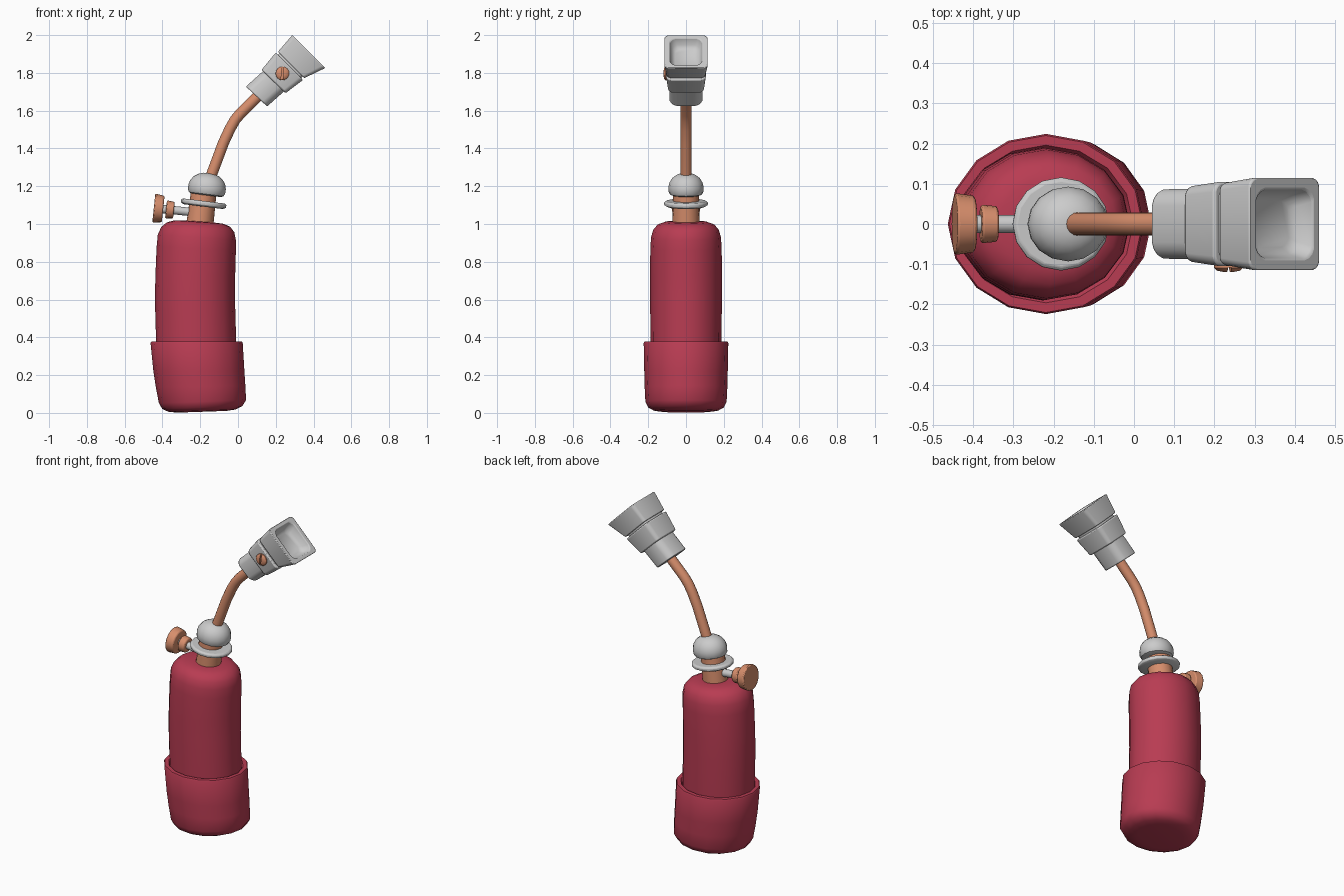
import bpy, bmesh
from math import sin, cos, radians, pi

if "Cube" in bpy.data.objects:
    bpy.data.objects.remove(bpy.data.objects["Cube"])


def material(name, rgb):
    m = bpy.data.materials.new(name)
    m.diffuse_color = (*rgb, 1)
    m.use_nodes = True
    m.node_tree.nodes["Principled BSDF"].inputs["Base Color"].default_value = m.diffuse_color
    return m


RED = material("red_paint", (0.48, 0.045, 0.085))
COPPER = material("copper", (0.68, 0.27, 0.15))


def outline(rnd, n):
    """Unit cross-section: 1 = circle, smaller = rounded square."""
    if rnd == 1:
        return [(cos(2 * pi * i / n), sin(2 * pi * i / n)) for i in range(n)]
    pts = []
    for i in range(n):
        a = 2 * pi * (i + 0.5) / n
        c, s = cos(a), sin(a)
        pts.append(((1 - rnd) * (1 if c > 0 else -1) + rnd * c,
                    (1 - rnd) * (1 if s > 0 else -1) + rnd * s))
    return pts


def loft(name, rows, mat=None, rnd=1, n=16, bevel=0):
    """Rows: x, z, half size across, half size in y, lean in degrees, [roundness]."""
    bm = bmesh.new()
    rings = []
    for x, z, rx, ry, lean, *r in rows:
        t = radians(lean)
        rings.append([bm.verts.new((x + a * rx * cos(t), b * ry, z - a * rx * sin(t)))
                      for a, b in outline(r[0] if r else rnd, n)])
    for lo, hi in zip(rings, rings[1:]):
        for i in range(n):
            j = (i + 1) % n
            bm.faces.new((lo[i], lo[j], hi[j], hi[i]))
    bm.faces.new(rings[0][::-1])
    bm.faces.new(rings[-1])
    bmesh.ops.recalc_face_normals(bm, faces=bm.faces)
    me = bpy.data.meshes.new(name)
    bm.to_mesh(me)
    bm.free()
    ob = bpy.data.objects.new(name, me)
    bpy.context.collection.objects.link(ob)
    if mat:
        me.materials.append(mat)
    bpy.ops.object.select_all(action='DESELECT')
    ob.select_set(True)
    bpy.context.view_layer.objects.active = ob
    bpy.ops.object.shade_smooth_by_angle(angle=radians(40))
    if bevel:
        b = ob.modifiers.new("edge", 'BEVEL')
        b.width, b.segments, b.angle_limit = bevel, 2, radians(42)
    return ob


def lathe(name, x, z, lean, profile, mat=None, squash=1, **kw):
    """Turned part along a leaning axis; profile is (height, radius)."""
    t = radians(lean)
    return loft(name, [(x + h * sin(t), z + h * cos(t), r, r * squash, lean)
                       for h, r in profile], mat, **kw)


# Bent tank and the thicker cup around its base
loft("tank", [(-.222, .33, .212, .187, 0), (-.222, .39, .212, .188, 0),
              (-.228, .60, .212, .190, 0), (-.226, .73, .211, .190, 1),
              (-.221, .87, .210, .189, 3), (-.218, .93, .207, .185, 4),
              (-.213, .97, .194, .173, 4), (-.209, .997, .168, .150, 4),
              (-.206, 1.010, .130, .115, 4), (-.204, 1.013, .08, .075, 4)], RED)
loft("base_cup", [(-.190, .006, .13, .125, -2), (-.190, .012, .178, .170, -2),
                  (-.189, .028, .212, .200, -2), (-.188, .060, .231, .215, -2),
                  (-.198, .14, .237, .219, -1), (-.207, .22, .241, .221, 0),
                  (-.219, .370, .244, .224, 0), (-.219, .377, .240, .220, 0),
                  (-.219, .377, .217, .196, 0), (-.220, .362, .209, .186, 0)], RED)

# Neck, washer and domed cap
lathe("neck", -.203, .99, 7, [(0, .072), (.2, .067)], COPPER)
lathe("washer", -.184, 1.092, 7, [(0, .105), (.008, .12), (.022, .121), (.03, .112)],
      squash=.96, bevel=.003)
lathe("dome_cap", -.169, 1.152, 7, [(0, .078), (.006, .092), (.02, .099), (.045, .100),
                                    (.07, .093), (.093, .077), (.108, .055), (.117, .028)],
      squash=.93)

# Curved delivery pipe
R = .029
loft("pipe", [(x, z, R, R, a) for x, z, a in
              [(-.155, 1.22, 19), (-.135, 1.275, 19), (-.077, 1.43, 22), (-.042, 1.505, 27),
               (-.015, 1.552, 34), (.015, 1.588, 42), (.115, 1.685, 47)]], COPPER)

# Stepped nozzle with hollow mouth
loft("nozzle_socket", [(.098, 1.675, .078, .087, 43), (.19, 1.757, .078, .089, 44)],
     rnd=.6, bevel=.006)
loft("nozzle_middle", [(.188, 1.754, .089, .094, 44), (.272, 1.835, .103, .106, 45)],
     rnd=.3, bevel=.007)
loft("nozzle_joint", [(.26, 1.823, .088, .09, 45), (.29, 1.85, .088, .09, 45)], rnd=.3)
loft("nozzle_mouth", [(.281, 1.842, .099, .102, 45), (.375, 1.913, .124, .116, 45),
                      (.375, 1.913, .101, .088, 45, .45), (.348, 1.886, .088, .076, 45, .5),
                      (.338, 1.876, .066, .058, 45, .5)], rnd=.22, bevel=.005)

# Slotted screw on the nozzle front
screw = lathe("screw", 0, 0, 0, [(0, .036), (.026, .036), (.033, .029), (.036, .014)], COPPER)
screw.location, screw.rotation_euler = (.235, -.083, 1.797), (pi / 2, 0, 0)
bpy.ops.mesh.primitive_cube_add(size=1, location=(.235, -.119, 1.797), rotation=(0, radians(5), 0))
slot = bpy.context.object
slot.name = "slot_cutter"
slot.scale = (.009, .022, .1)
slot.hide_render = True
slot.hide_set(True)
cut = screw.modifiers.new("slot", 'BOOLEAN')
cut.object, cut.operation = slot, 'DIFFERENCE'

# Side valve: stem, collar and knob
for name, h0, h1, r0, r1, mat in [("valve_stem", 0, .21, .022, .022, None),
                                  ("valve_collar", .125, .167, .044, .048, COPPER),
                                  ("valve_knob", .182, .232, .070, .077, COPPER)]:
    lathe(name, -.215, 1.06, -84, [(h0, r0), (h1, r1)], mat, bevel=.006 if mat else 0)
